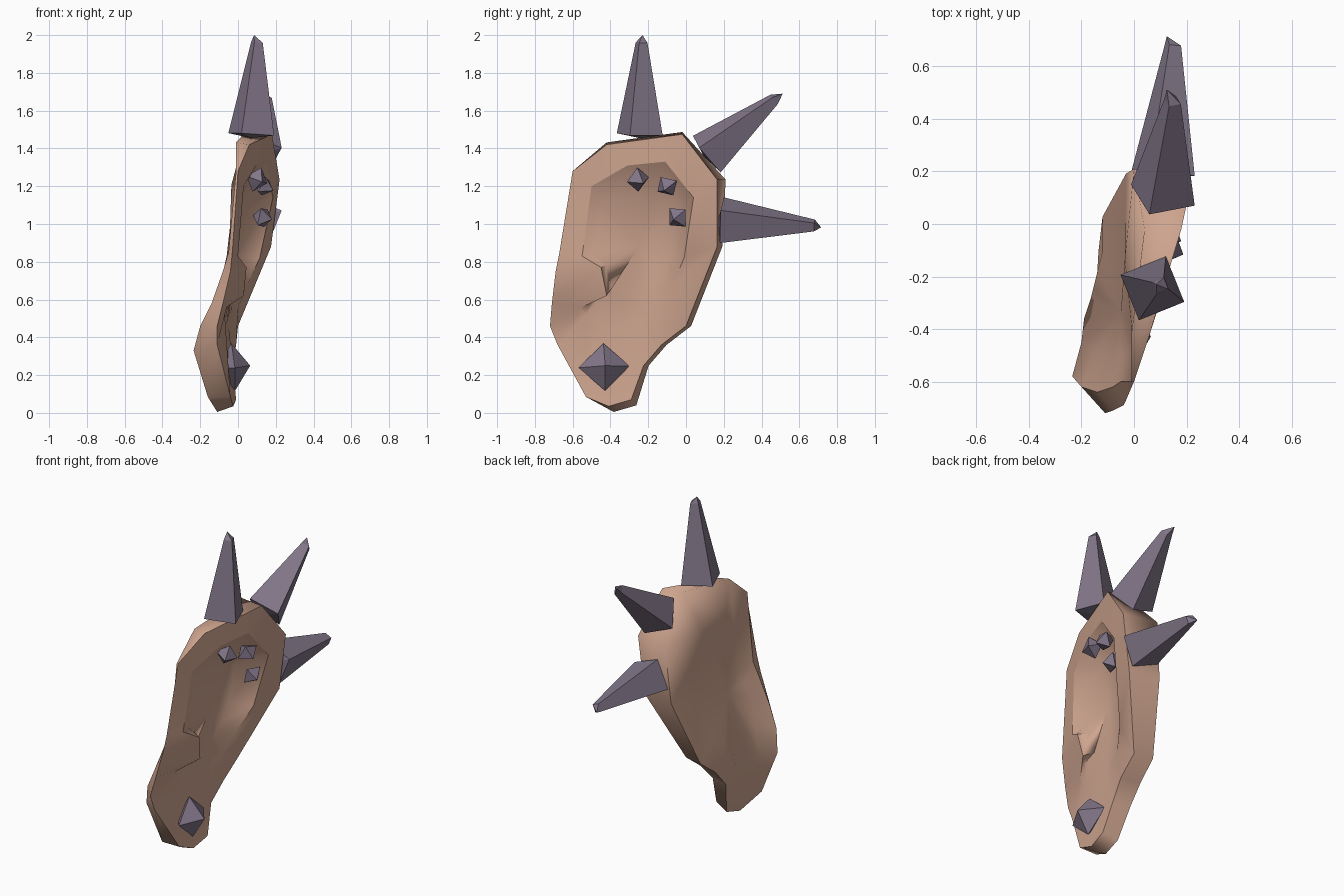
import bpy, bmesh
from mathutils import Vector, Euler

if "Cube" in bpy.data.objects:
    bpy.data.objects.remove(bpy.data.objects["Cube"])


def material(name, rgb):
    m = bpy.data.materials.new(name)
    m.diffuse_color = (*rgb, 1)
    m.use_nodes = True
    m.node_tree.nodes["Principled BSDF"].inputs["Base Color"].default_value = m.diffuse_color
    return m


SKIN = material("tan_skin", (0.62, 0.375, 0.275))
HORN = material("purple_grey_horn", (0.225, 0.182, 0.25))


def finish(name, bm, mat):
    bmesh.ops.recalc_face_normals(bm, faces=bm.faces)
    me = bpy.data.meshes.new(name)
    bm.to_mesh(me)
    bm.free()
    me.materials.append(mat)
    ob = bpy.data.objects.new(name, me)
    bpy.context.collection.objects.link(ob)
    return ob


def clamp(t):
    return max(0.0, min(1.0, t))


# Outer rim and bowl lip as matching loops of (y, z, x)
RIM = [(-0.60, 1.28, 0.0), (-0.42, 1.42, 0.06), (-0.02, 1.475, 0.18), (0.165, 1.235, 0.22),
       (0.165, 0.88, 0.175), (0.0, 0.46, 0.0), (-0.13, 0.36, -0.01), (-0.225, 0.25, -0.03),
       (-0.29, 0.07, -0.01), (-0.41, 0.035, -0.025), (-0.53, 0.085, -0.04), (-0.68, 0.36, -0.11),
       (-0.72, 0.46, -0.11), (-0.71, 0.58, -0.08), (-0.69, 0.75, -0.04), (-0.67, 0.85, -0.03)]
LIP = [(-0.50, 1.20, 0.03), (-0.31, 1.31, 0.095), (-0.11, 1.33, 0.15), (0.04, 1.14, 0.185),
       (-0.01, 0.82, 0.115), (-0.08, 0.66, 0.04), (-0.15, 0.55, 0.0), (-0.22, 0.50, -0.03),
       (-0.30, 0.47, -0.05), (-0.38, 0.46, -0.06), (-0.47, 0.48, -0.07), (-0.53, 0.52, -0.07),
       (-0.55, 0.56, -0.06), (-0.42, 0.62, 0.03), (-0.45, 0.77, 0.045), (-0.55, 0.83, 0.0)]
# Depth of the back edge and of the hollow behind it, per point
BACK_X = [-0.01, -0.01, 0.04, 0.0, -0.03, -0.12, -0.135, -0.14,
          -0.10, -0.11, -0.16, -0.235, -0.20, -0.14, -0.08, -0.05]
HOLLOW_X = [0.0, -0.01, -0.035, -0.035, -0.06, -0.12, -0.14, -0.155,
            -0.165, -0.19, -0.2, -0.15, -0.12, -0.09, -0.05, -0.02]
# How far the bowl wall slopes in from the lip, per point
WALL = [0.25, 0.38, 0.43, 0.3, 0.25, 0.3, 0.35, 0.35, 0.35, 0.35, 0.35, 0.3, 0.2, 0.14, 0.14, 0.2]


def back_edge(i):
    y, z, _ = RIM[i]
    if 3 <= i <= 9:
        y += 0.045 if i == 3 else 0.027
    if 8 <= i <= 9:
        z -= 0.03
    if i >= 11:
        y += 0.10 if i < 13 else 0.07
    if i == 11:
        z -= 0.03
    if i in (1, 2):
        z += 0.012
    return (y, z, BACK_X[i])


def inset(p, centre, t, x=None):
    y = p[0] + (centre[0] - p[0]) * t
    z = p[1] + (centre[1] - p[1]) * t
    if x is None:
        x = -0.065 + 0.07 * clamp((z - 0.4) / 0.6)
    return (y, z, x)


# Ear: hollow back, thick edge, rim and bowl joined as one skin
n = len(RIM)
back = [back_edge(i) for i in range(n)]
hollow = [inset(p, (-0.32, 0.75), 0.38, HOLLOW_X[i]) for i, p in enumerate(back)]
bowl = [inset(p, (-0.25, 0.88), WALL[i]) for i, p in enumerate(LIP)]
bm = bmesh.new()
loops = [[bm.verts.new((x, y, z)) for y, z, x in loop] for loop in (hollow, back, RIM, LIP, bowl)]
for a, b in zip(loops, loops[1:]):
    for i in range(n):
        j = (i + 1) % n
        bm.faces.new((a[i], a[j], b[j], b[i]))
for loop, centre in ((loops[0], (-0.05, -0.34, 0.75)), (loops[-1], (-0.01, -0.25, 0.88))):
    c = bm.verts.new(centre)
    for i in range(n):
        bm.faces.new((loop[i], loop[(i + 1) % n], c))

# Smooth skin with crisp rim, lip and outer edges
for f in bm.faces:
    f.smooth = True
blended = {1: (1, 2), 2: (), 3: range(5, 11)}
for k, skip in blended.items():
    for i in range(n):
        if i not in skip:
            bm.edges.get((loops[k][i], loops[k][(i + 1) % n])).smooth = False
for i in (13, 14):
    bm.edges.get((loops[3][i], loops[4][i])).smooth = False
finish("ear", bm, SKIN)


# Four-sided tapering spikes around the edge, each with a slanted point
def spike(name, base, neck, apex, r0=0.132, r1=0.034):
    base, neck = Vector(base), Vector(neck)
    d = (neck - base).normalized()
    u = (Vector((1, 0, 0)) - d * d.x).normalized()
    v = d.cross(u)
    dirs = [u * 0.39 + v * 0.92, v * 0.39 - u * 0.92, -u * 0.39 - v * 0.92, u * 0.92 - v * 0.39]
    bm = bmesh.new()
    low = [bm.verts.new(base + k * r0) for k in dirs]
    high = [bm.verts.new(neck + k * r1) for k in dirs]
    point = bm.verts.new(apex)
    root = bm.verts.new(base - d * 0.02)
    for i in range(4):
        j = (i + 1) % 4
        bm.faces.new((low[i], low[j], high[j], high[i]))
        bm.faces.new((high[i], high[j], point))
        bm.faces.new((low[j], low[i], root))
    finish(name, bm, HORN)


spike("top_spike", (0.07, -0.245, 1.475), (0.10, -0.235, 1.96), (0.085, -0.23, 2.0))
spike("upper_back_spike", (0.11, 0.11, 1.37), (0.147, 0.467, 1.66), (0.125, 0.512, 1.69))
spike("rear_spike", (0.11, 0.19, 1.02), (0.148, 0.68, 0.992), (0.125, 0.715, 0.982))


# Faceted eight-sided studs
def stud(name, loc, size, rot):
    bm = bmesh.new()
    e = Euler(rot).to_matrix()
    p = []
    for k in ((1, 0, 0), (-1, 0, 0), (0, 1, 0), (0, 0, 1), (0, -1, 0), (0, 0, -1)):
        p.append(bm.verts.new(Vector(loc) + e @ Vector([a * s for a, s in zip(k, size)])))
    for i in range(4):
        for pole in p[:2]:
            bm.faces.new((pole, p[2 + i], p[2 + (i + 1) % 4]))
    finish(name, bm, HORN)


stud("lobe_stud", (-0.025, -0.433, 0.243), (0.09, 0.136, 0.126), (0.03, -0.08, 0.06))
stud("bowl_stud_1", (0.10, -0.255, 1.235), (0.065, 0.065, 0.068), (0.2, 0.3, 0.5))
stud("bowl_stud_2", (0.135, -0.10, 1.20), (0.06, 0.065, 0.06), (0.5, 0.4, -0.3))
stud("bowl_stud_3", (0.13, -0.045, 1.035), (0.055, 0.065, 0.065), (0.7, 0.2, -0.4))
